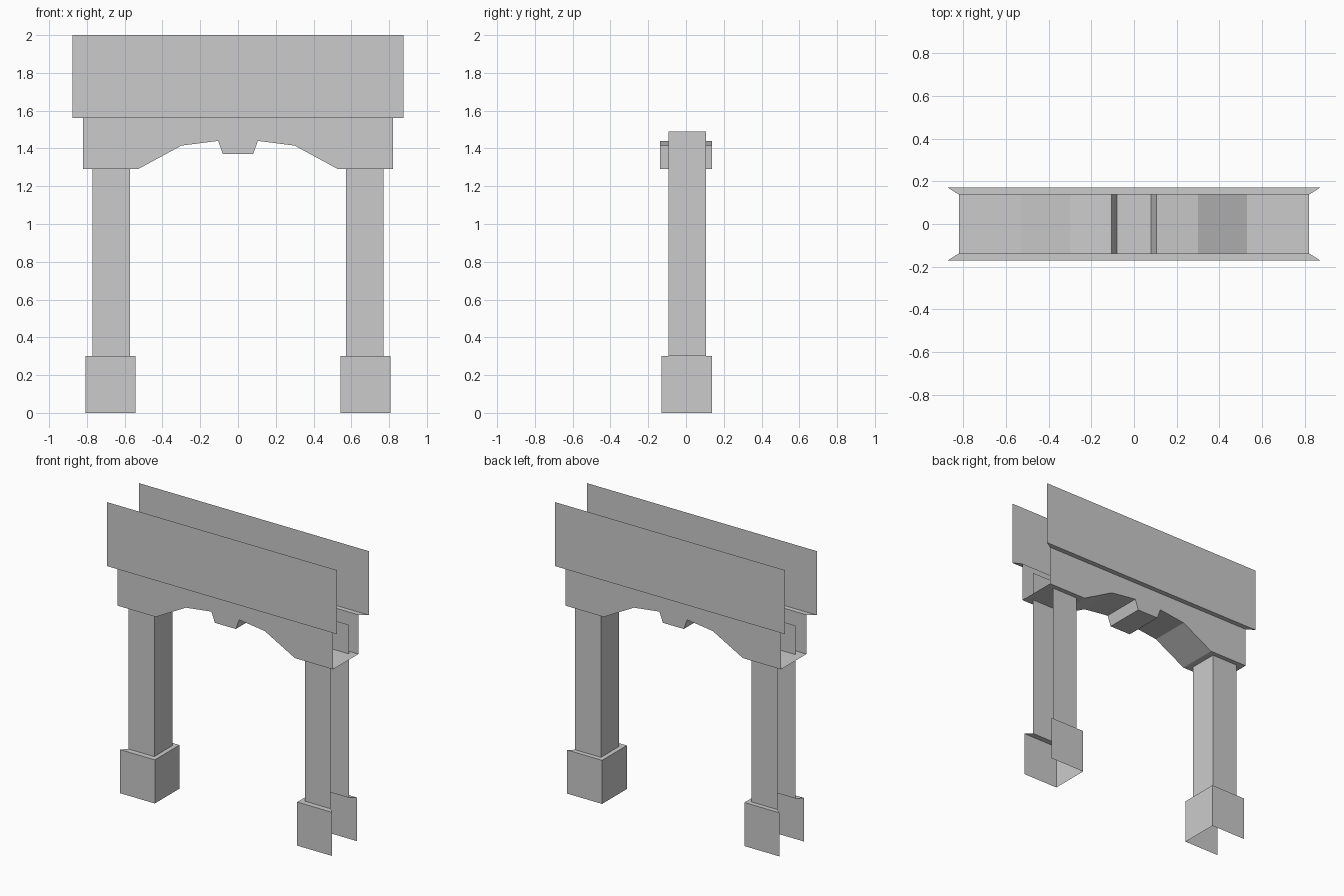
import bpy
import bmesh

cube = bpy.data.objects.get("Cube")
if cube:
    bpy.data.objects.remove(cube, do_unlink=True)

# Single plain material
grey = bpy.data.materials.new("light_grey")
grey.use_nodes = True
colour = (0.6, 0.6, 0.6, 1)
grey.diffuse_color = colour
grey.node_tree.nodes["Principled BSDF"].inputs["Base Color"].default_value = colour


def make_object(name, faces):
    """Build an open, flat-shaded mesh from lists of face corners."""
    bm = bmesh.new()
    for corners in faces:
        bm.faces.new([bm.verts.new(c) for c in corners])
    bmesh.ops.remove_doubles(bm, verts=bm.verts, dist=0.0005)
    mesh = bpy.data.meshes.new(name)
    bm.to_mesh(mesh)
    bm.free()
    mesh.materials.append(grey)
    obj = bpy.data.objects.new(name, mesh)
    bpy.context.collection.objects.link(obj)
    return obj


# Underside outline of the arch with its central keystone, mirrored
half = [(0.82, 1.29), (0.53, 1.29), (0.30, 1.415), (0.105, 1.44), (0.08, 1.37)]
arch = [(-x, z) for x, z in half] + half[::-1]

BAND_X, BAND_Y, BAND_TOP = 0.82, 0.138, 1.56
SIGN_X, SIGN_Y, SIGN_TOP = 0.875, 0.172, 2.0

# Front and back facades: arched band, mitred ledge, tall upper panel
for name, side in (("front", -1), ("back", 1)):
    yb, ys = side * BAND_Y, side * SIGN_Y
    band = [(x, yb, z) for x, z in arch]
    band += [(BAND_X, yb, BAND_TOP), (-BAND_X, yb, BAND_TOP)]
    ledge = [(-BAND_X, yb, BAND_TOP), (BAND_X, yb, BAND_TOP),
             (SIGN_X, ys, BAND_TOP), (-SIGN_X, ys, BAND_TOP)]
    panel = [(-SIGN_X, ys, BAND_TOP), (SIGN_X, ys, BAND_TOP),
             (SIGN_X, ys, SIGN_TOP), (-SIGN_X, ys, SIGN_TOP)]
    faces = [band, ledge[::-1], panel]
    if side > 0:
        faces = [f[::-1] for f in faces]
    make_object(name + "_facade", faces)

# Arch underside joining the two facades
make_object("arch_underside", [
    [(x1, -BAND_Y, z1), (x1, BAND_Y, z1), (x2, BAND_Y, z2), (x2, -BAND_Y, z2)]
    for (x1, z1), (x2, z2) in zip(arch, arch[1:])])


def section(side, z, inner, outer, front, back):
    """U-shaped pillar section, open on its outer side."""
    return [(side * outer, front, z), (side * inner, front, z),
            (side * inner, back, z), (side * outer, back, z)]


# Pillars with wider bases, running up inside the band
for name, side in (("left", 1), ("right", -1)):
    base = (0.542, 0.808, -0.13, 0.138)
    shaft = (0.573, 0.77, -0.092, 0.106)
    rings = [section(side, z, *size) for z, size in
             ((0, base), (0.3, base), (0.3, shaft), (1.49, shaft))]
    faces = []
    for low, high in zip(rings, rings[1:]):
        for i in range(3):
            quad = [low[i], high[i], high[i + 1], low[i + 1]]
            faces.append(quad if side > 0 else quad[::-1])
    make_object(name + "_pillar", faces)
